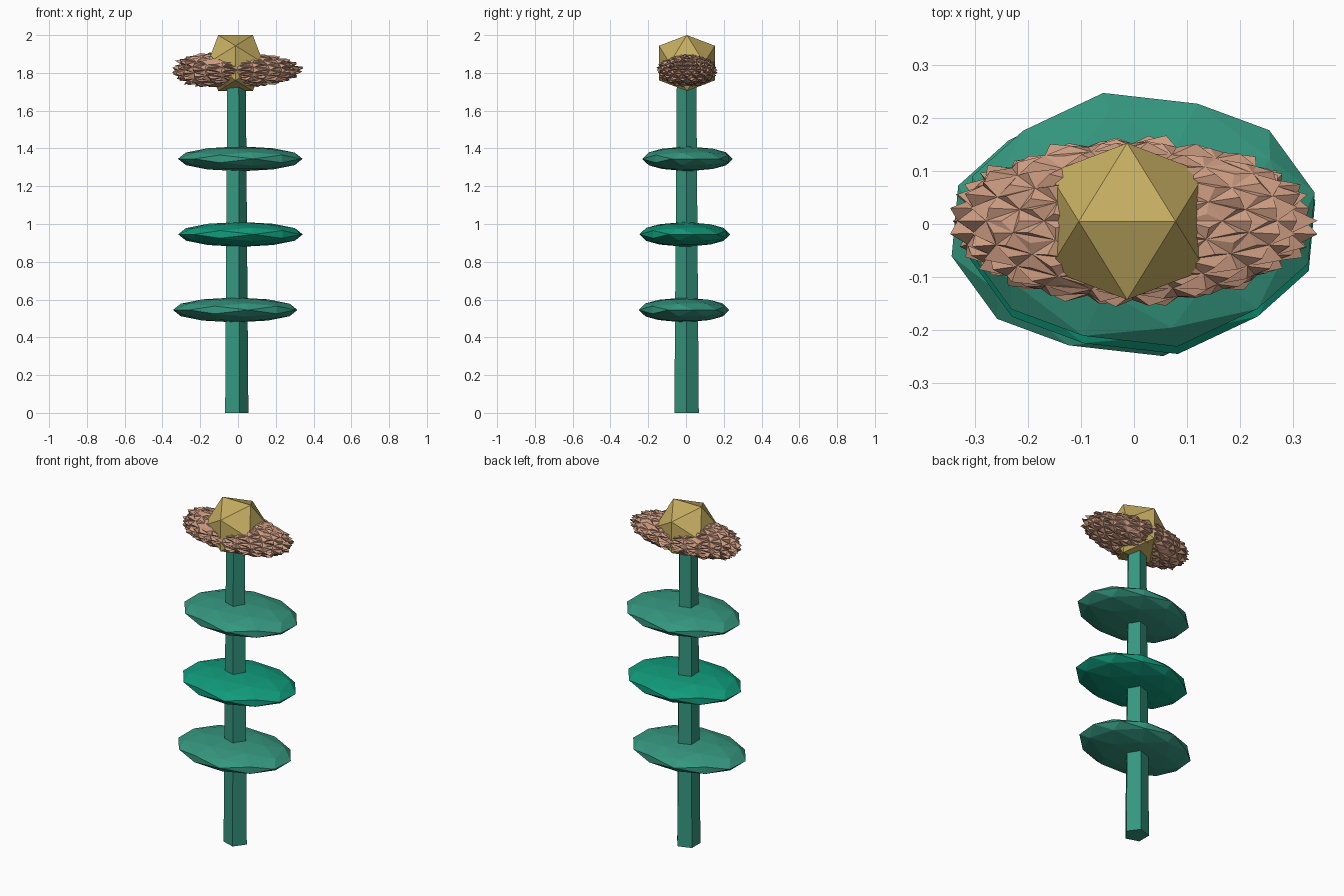
import bpy, bmesh, math, random
from mathutils import Matrix

if "Cube" in bpy.data.objects:
    bpy.data.objects.remove(bpy.data.objects["Cube"])

random.seed(4)
CX, CY = -0.013, 0.005          # stem axis


def material(name, rgb):
    m = bpy.data.materials.new(name)
    m.diffuse_color = (*rgb, 1)
    m.use_nodes = True
    m.node_tree.nodes["Principled BSDF"].inputs["Base Color"].default_value = m.diffuse_color
    return m


def finish(bm, name, mat):
    me = bpy.data.meshes.new(name)
    bm.to_mesh(me)
    bm.free()
    me.materials.append(mat)
    ob = bpy.data.objects.new(name, me)
    bpy.context.collection.objects.link(ob)
    return ob


def ico(level):
    """Unit icosphere turned so one edge lies on top, along x."""
    bm = bmesh.new()
    bmesh.ops.create_icosphere(bm, subdivisions=level, radius=1)
    bm.transform(Matrix.Rotation(math.radians(-31.717), 4, 'Y'))
    return bm


def place(bm, centre, size, turn=0):
    bm.transform(Matrix.Translation(centre) @ Matrix.Diagonal((*size, 1))
                 @ Matrix.Rotation(math.radians(turn), 4, 'Z'))


green = material("stem_green", (0.035, 0.31, 0.21))
bright = material("bright_green", (0.005, 0.33, 0.20))
brown = material("petal_brown", (0.60, 0.33, 0.22))
gold = material("gold", (0.56, 0.42, 0.12))

# Tapered five-sided stem, one corner towards +x
bm = bmesh.new()
bmesh.ops.create_cone(bm, cap_ends=True, segments=5, radius1=0.068, radius2=0.054, depth=1.8)
v = max((v.co for v in bm.verts), key=lambda c: c.x)
bm.transform(Matrix.Translation((CX, CY - 0.002, 0.9))
             @ Matrix.Rotation(-math.atan2(v.y, v.x), 4, 'Z'))
finish(bm, "stem", green)

# Flat faceted leaf discs
leaves = [(-0.015, -0.010, green), (0.013, -0.006, bright), (0.012, 0.008, green)]
for i, (x, y, mat) in enumerate(leaves):
    bm = ico(2)
    place(bm, (x, y, 0.545 + 0.4 * i), (0.337, 0.245, 0.066), 12)
    finish(bm, f"leaf_{i + 1}", mat)

# Spiky flower head: facets of an ellipsoid raised to low points, blunter at -x
bm = ico(3)
for vert in bm.verts:
    vert.co *= random.uniform(0.96, 1.02)
poked = bmesh.ops.poke(bm, faces=bm.faces[:])
for vert in poked["verts"]:
    vert.co = vert.co.normalized() * random.uniform(1.01, 1.10)
for vert in bm.verts:
    left = max(0, -vert.co.x)
    vert.co.z *= 1 + 0.45 * left ** 2
    vert.co.x = max(vert.co.x, -1.06)
place(bm, (-0.003, 0.006, 1.815), (0.325, 0.15, 0.087))
finish(bm, "spiky_petals", brown)

# Gold twenty-sided heart
bm = ico(1)
place(bm, (CX, CY, 1.852), (0.174,) * 3)
finish(bm, "flower_heart", gold)
